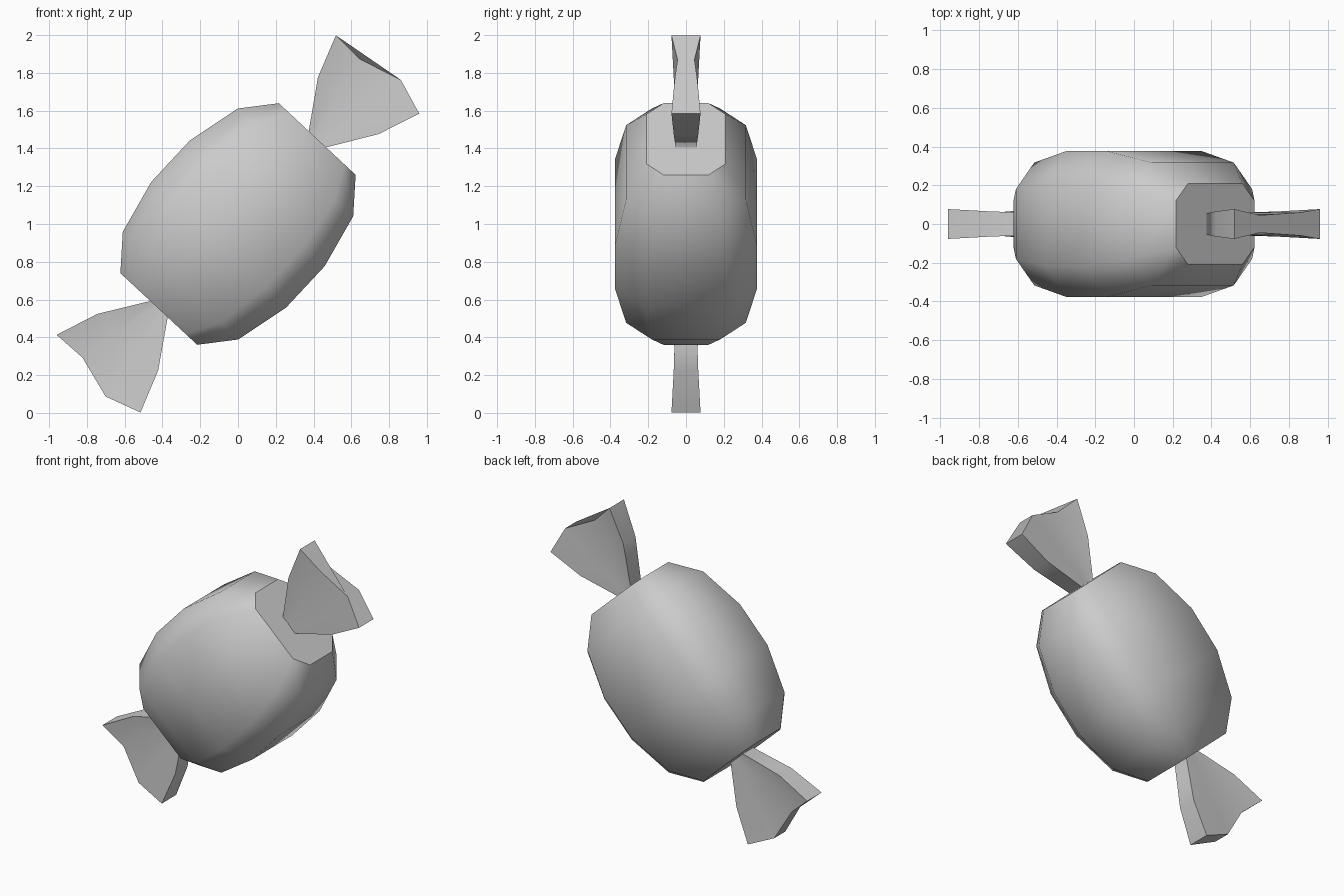
import bpy, bmesh, math
from mathutils import Matrix

if "Cube" in bpy.data.objects:
    bpy.data.objects.remove(bpy.data.objects["Cube"])

TILT = math.radians(47)
# local frame: x along the sweet's axis, z across it, y depth
PLACE = Matrix.Translation((0, 0, 1)) @ Matrix.Rotation(-TILT, 4, 'Y')


def loft(name, rings, angle):
    """Skin a list of closed rings, cap both ends, tilt into place."""
    bm = bmesh.new()
    vs = [[bm.verts.new(p) for p in r] for r in rings]
    n = len(rings[0])
    for a, b in zip(vs, vs[1:]):
        for i in range(n):
            j = (i + 1) % n
            bm.faces.new((a[i], a[j], b[j], b[i]))
    bm.faces.new(vs[0])
    bm.faces.new(vs[-1])
    bm.transform(PLACE)
    bmesh.ops.recalc_face_normals(bm, faces=bm.faces)
    me = bpy.data.meshes.new(name)
    bm.to_mesh(me)
    bm.free()
    ob = bpy.data.objects.new(name, me)
    bpy.context.collection.objects.link(ob)
    bpy.ops.object.select_all(action='DESELECT')
    ob.select_set(True)
    bpy.context.view_layer.objects.active = ob
    bpy.ops.object.shade_smooth_by_angle(angle=math.radians(angle))
    return ob


# Body: barrel with a flattened eight-sided section
def section(u, v, y):
    q = [(v, 0.57 * y), (0.69 * v, y)]
    half = q + [(-a, b) for a, b in reversed(q)]
    return [(u, b, a) for a, b in half + [(a, -b) for a, b in reversed(half)]]


barrel = [(0.615, 0.278, 0.21), (0.446, 0.418, 0.317), (0.15, 0.488, 0.377)]
loft("sweet_body",
     [section(-u, v, y) for u, v, y in barrel] +
     [section(u, v, y) for u, v, y in reversed(barrel)], 48)

# Wrapper ends: pleated fans, each row is (along, across, half thickness)
fan = [
    [(0.605, 0.055, 0.055), (0.605, 0.02, 0.05), (0.605, -0.02, 0.055), (0.605, -0.058, 0.055)],
    [(0.856, 0.22, 0.065), (0.856, 0.085, 0.045), (0.87, -0.08, 0.06), (0.856, -0.22, 0.065)],
    [(1.084, 0.302, 0.077), (1.079, 0.119, 0.045), (1.146, -0.11, 0.06), (1.082, -0.303, 0.077)],
]
for name, side in (("wrapper_end_upper", 1), ("wrapper_end_lower", -1)):
    rings = [[(side * u, -y, v) for u, v, y in row] +
             [(side * u, y, v) for u, v, y in reversed(row)] for row in fan]
    loft(name, rings, 60)
